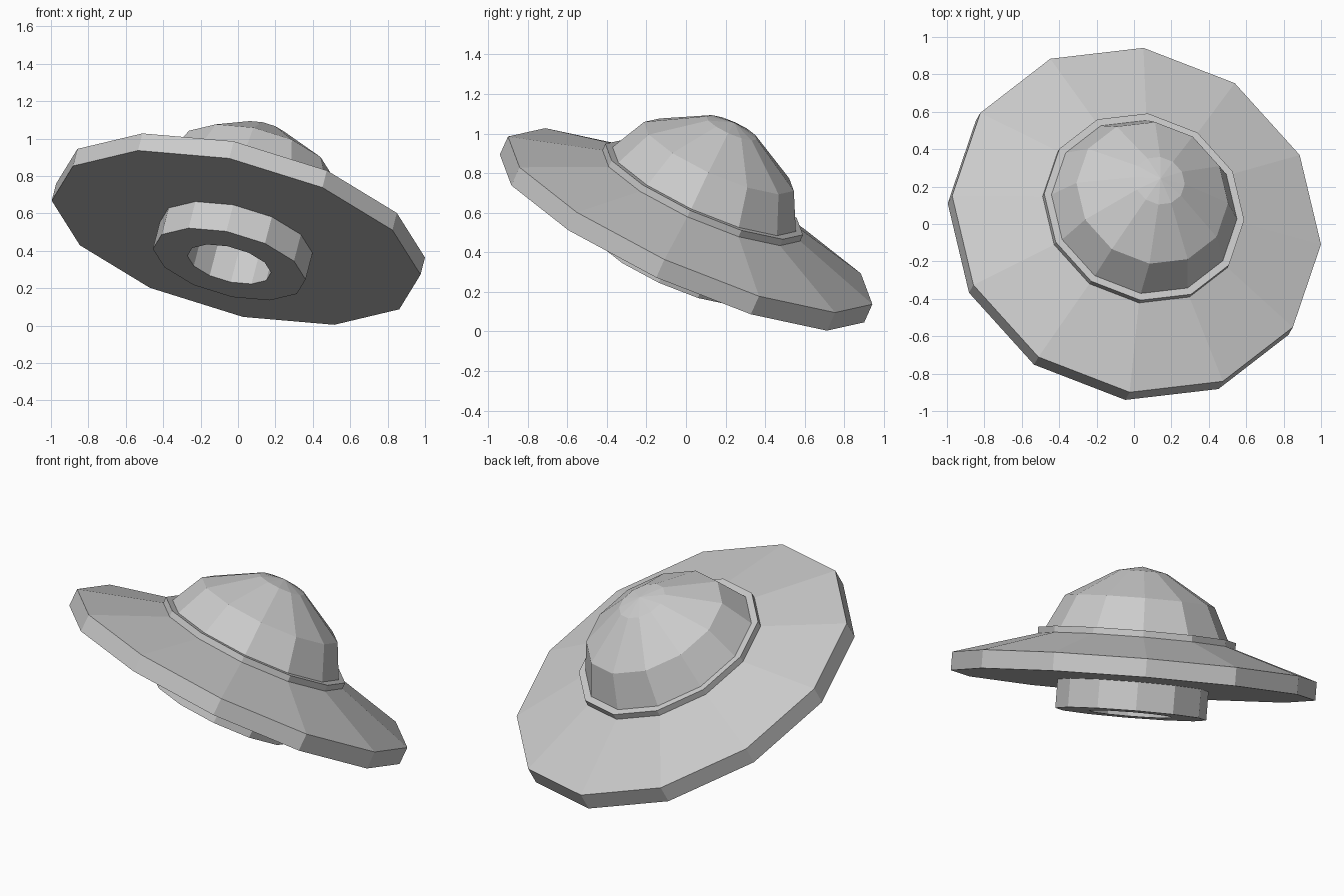
import bpy
import bmesh
import math
from mathutils import Matrix, Vector

cube = bpy.data.objects.get("Cube")
if cube:
    bpy.data.objects.remove(cube, do_unlink=True)

SIDES = 12

# One plain grey for the whole craft
grey = bpy.data.materials.new("hull_grey")
grey.use_nodes = True
colour = (0.6, 0.6, 0.6, 1.0)
grey.diffuse_color = colour
grey.node_tree.nodes["Principled BSDF"].inputs["Base Color"].default_value = colour

# The saucer leans back and to its left
axis = Vector((0.26, 0.45, 1.0)).normalized()
tilt = Vector((0, 0, 1)).rotation_difference(axis).to_matrix().to_4x4()
place = (Matrix.Translation((-0.01, -0.02, 0.47)) @ tilt
         @ Matrix.Rotation(math.radians(-5), 4, 'Z'))


def lathe(name, profile, closed=False):
    """Spin (radius, height) points round the tilted axis."""
    bm = bmesh.new()
    verts = [bm.verts.new((r, 0, h)) for r, h in profile]
    edges = [bm.edges.new(pair) for pair in zip(verts, verts[1:])]
    if closed:
        edges.append(bm.edges.new((verts[-1], verts[0])))
    bmesh.ops.spin(bm, geom=verts + edges, cent=(0, 0, 0), axis=(0, 0, 1),
                   angle=math.tau, steps=SIDES, use_merge=True)
    bmesh.ops.remove_doubles(bm, verts=bm.verts, dist=0.0005)
    bmesh.ops.recalc_face_normals(bm, faces=bm.faces)
    bm.transform(place)
    mesh = bpy.data.meshes.new(name)
    bm.to_mesh(mesh)
    bm.free()
    mesh.materials.append(grey)
    obj = bpy.data.objects.new(name, mesh)
    bpy.context.collection.objects.link(obj)
    return obj


# Wide disc with a short rim and a sloping upper deck
lathe("saucer_disc", [(0.26, 0), (1.014, 0), (1.014, 0.103), (0.53, 0.25),
                      (0.26, 0.25)], closed=True)

# Thin collar round the cabin
lathe("collar", [(0.49, 0.24), (0.55, 0.24), (0.55, 0.28), (0.49, 0.28)], closed=True)

# Faceted cabin dome with a shallow cap
lathe("cabin_dome", [(0, 0.26), (0.51, 0.26), (0.51, 0.28), (0.417, 0.467),
                     (0.14, 0.63), (0, 0.66)])

# Hollow thruster drum under the disc
lathe("thruster_drum", [(0, 0.1), (0.23, 0.1), (0.23, -0.16), (0.42, -0.16),
                        (0.42, 0.02), (0.26, 0.02), (0.26, 0.12), (0, 0.12)])
